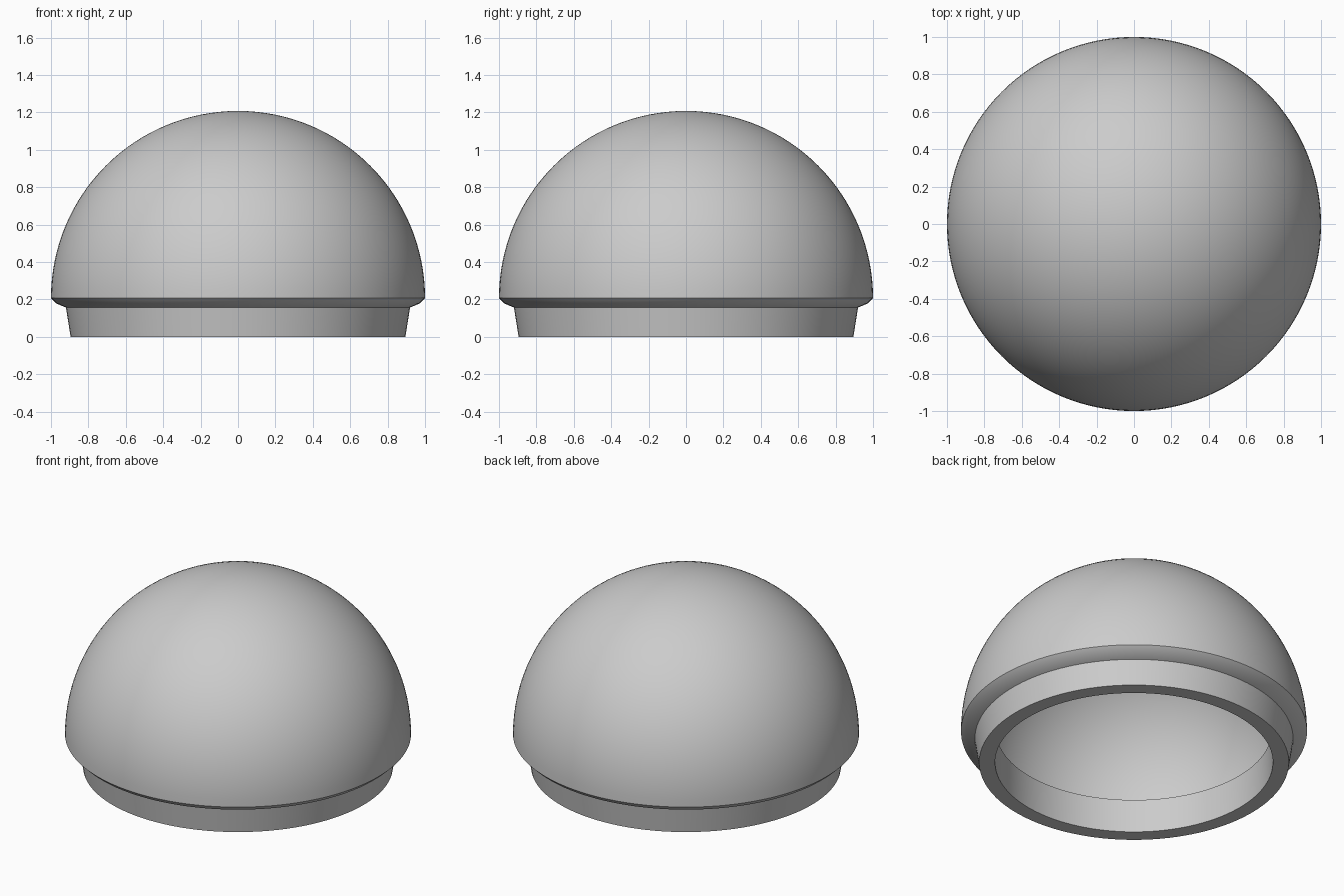
import bpy
import bmesh
from math import sin, cos, pi, tau, radians

if "Cube" in bpy.data.objects:
    bpy.data.objects.remove(bpy.data.objects["Cube"], do_unlink=True)

SEGMENTS = 128
ARC_STEPS = 32
RIM_Z = 0.208      # height of the dome's widest edge
OUTER_R = 1.0
INNER_R = 0.9

grey = bpy.data.materials.new("plain grey")
grey.use_nodes = True
colour = (0.6, 0.6, 0.6, 1)
grey.diffuse_color = colour
grey.node_tree.nodes["Principled BSDF"].inputs["Base Color"].default_value = colour


def dome_arc(radius):
    """Quarter circle from the apex down to the rim, as (radius, height)."""
    return [(radius * sin(pi / 2 * i / ARC_STEPS),
             RIM_Z + radius * cos(pi / 2 * i / ARC_STEPS))
            for i in range(ARC_STEPS + 1)]


# Shell section: outer dome, rounded lip, tapered collar, inner ledge, hollow
lip = [(0.97, 0.178), (0.92, 0.157)]
collar = [(0.895, 0), (0.803, 0)]
ledge = [(0.795, RIM_Z)]
profile = dome_arc(OUTER_R) + lip + collar + ledge + dome_arc(INNER_R)[::-1]

# Turn the section around the vertical axis
bm = bmesh.new()
verts = [bm.verts.new((r, 0, z)) for r, z in profile]
edges = [bm.edges.new(pair) for pair in zip(verts, verts[1:])]
bmesh.ops.spin(bm, geom=verts + edges, cent=(0, 0, 0), axis=(0, 0, 1),
               angle=tau, steps=SEGMENTS, use_merge=False)
bmesh.ops.remove_doubles(bm, verts=bm.verts[:], dist=0.0005)
bmesh.ops.recalc_face_normals(bm, faces=bm.faces[:])

mesh = bpy.data.meshes.new("dome_cap")
bm.to_mesh(mesh)
bm.free()
mesh.materials.append(grey)
cap = bpy.data.objects.new("dome_cap", mesh)
bpy.context.collection.objects.link(cap)

# Smooth curves with crisp lip, collar and ledge edges
bpy.ops.object.select_all(action="DESELECT")
cap.select_set(True)
bpy.context.view_layer.objects.active = cap
bpy.ops.object.shade_smooth_by_angle(angle=radians(30))
